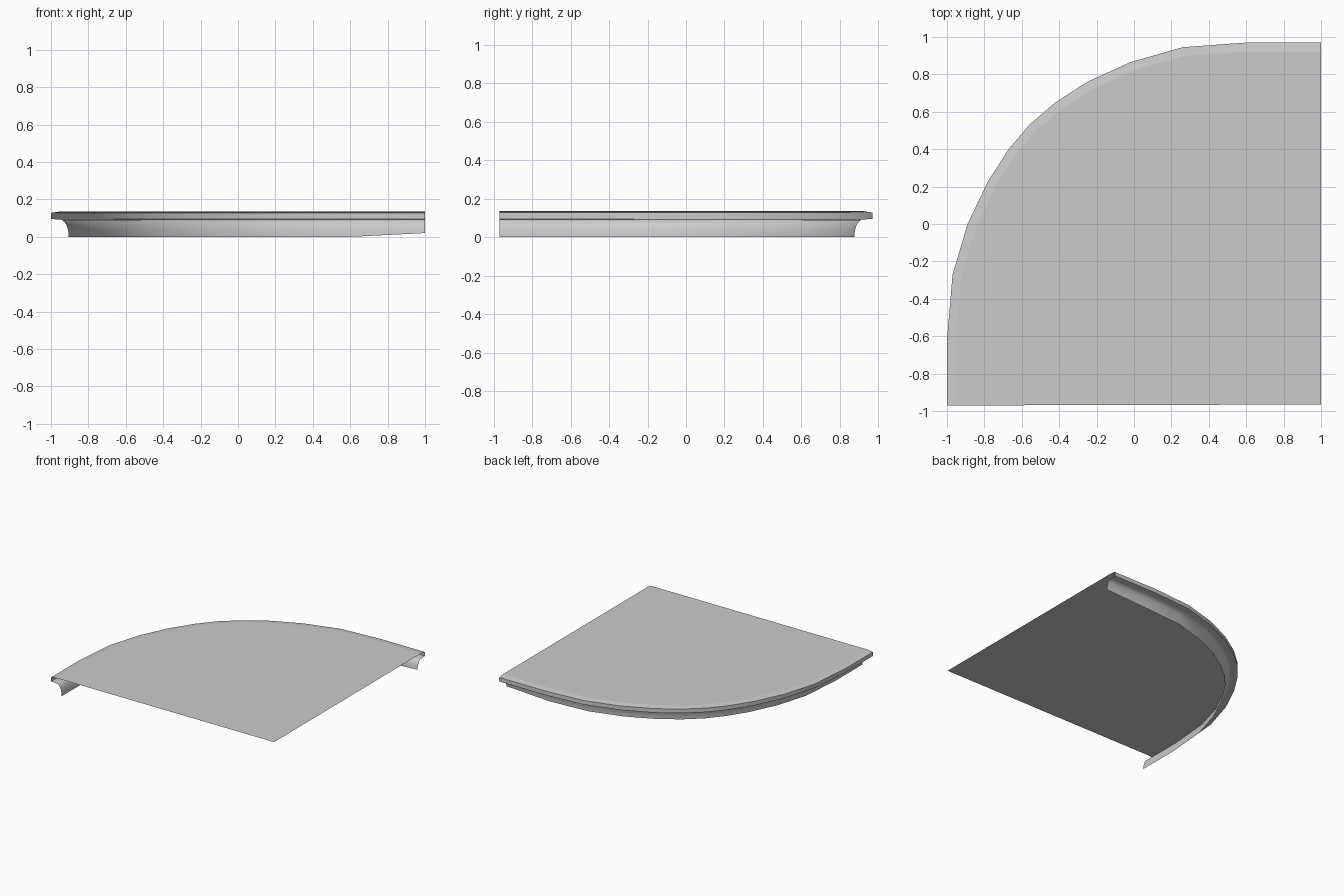
import bpy, bmesh, math
from mathutils import Vector

if "Cube" in bpy.data.objects:
    bpy.data.objects.remove(bpy.data.objects["Cube"])

# Outer edge of the quarter-round slab, seen from above
PATH = [Vector(p) for p in [
    (-1, -0.97), (-1, -0.62), (-0.97, -0.27), (-0.89, 0), (-0.78, 0.23),
    (-0.67, 0.40), (-0.56, 0.53), (-0.42, 0.65), (-0.25, 0.76),
    (-0.02, 0.865), (0.26, 0.945), (0.60, 0.97), (1, 0.97)]]
TOP = 0.135


def inward(i):
    """Mitred inward direction at path point i."""
    segs = []
    for a, b in ((i - 1, i), (i, i + 1)):
        if a >= 0 and b < len(PATH):
            t = (PATH[b] - PATH[a]).normalized()
            segs.append(Vector((t.y, -t.x)))
    m = sum(segs, Vector((0, 0))).normalized()
    return m / m.dot(segs[0])


def ring(d, z):
    """Path moved inwards by d at height z."""
    return [(*(p + inward(i) * d), z) for i, p in enumerate(PATH)]


def finish(name, bm):
    mesh = bpy.data.meshes.new(name)
    bm.to_mesh(mesh)
    bm.free()
    obj = bpy.data.objects.new(name, mesh)
    bpy.context.collection.objects.link(obj)
    bpy.ops.object.select_all(action='DESELECT')
    obj.select_set(True)
    bpy.context.view_layer.objects.active = obj
    bpy.ops.object.shade_smooth_by_angle(angle=math.radians(30))
    return obj


def sweep(name, profile, lift_end=0.0):
    """Sheet swept along the path; profile runs from top to bottom."""
    bm = bmesh.new()
    rows = [[bm.verts.new(v) for v in ring(d, z)] for d, z in profile]
    rows[-1][-1].co.z += lift_end
    for a, b in zip(rows, rows[1:]):
        for i in range(len(PATH) - 1):
            bm.faces.new((a[i], a[i + 1], b[i + 1], b[i]))
    return finish(name, bm)


# Projecting lip around the curved edge
sweep("edge_lip", [(0.047, TOP), (0, 0.128), (0, 0.095), (0.05, 0.092)])

# Concave moulding under the lip
cove = []
for k in range(7):
    t = k * math.pi / 12
    cove.append((0.05 + 0.045 * math.sin(t), 0.092 * math.cos(t)))
sweep("cove_moulding", cove, 0.02)

# Flat top panel
bm = bmesh.new()
edge = [bm.verts.new(v) for v in ring(0.047, TOP)]
bm.faces.new([bm.verts.new((1, -0.965, TOP))] + edge[::-1])
bmesh.ops.recalc_face_normals(bm, faces=bm.faces)
for f in bm.faces:
    if f.normal.z < 0:
        f.normal_flip()
finish("top_panel", bm)

for o in bpy.data.objects:
    if o.name != "top_panel":
        o.data.flip_normals()
